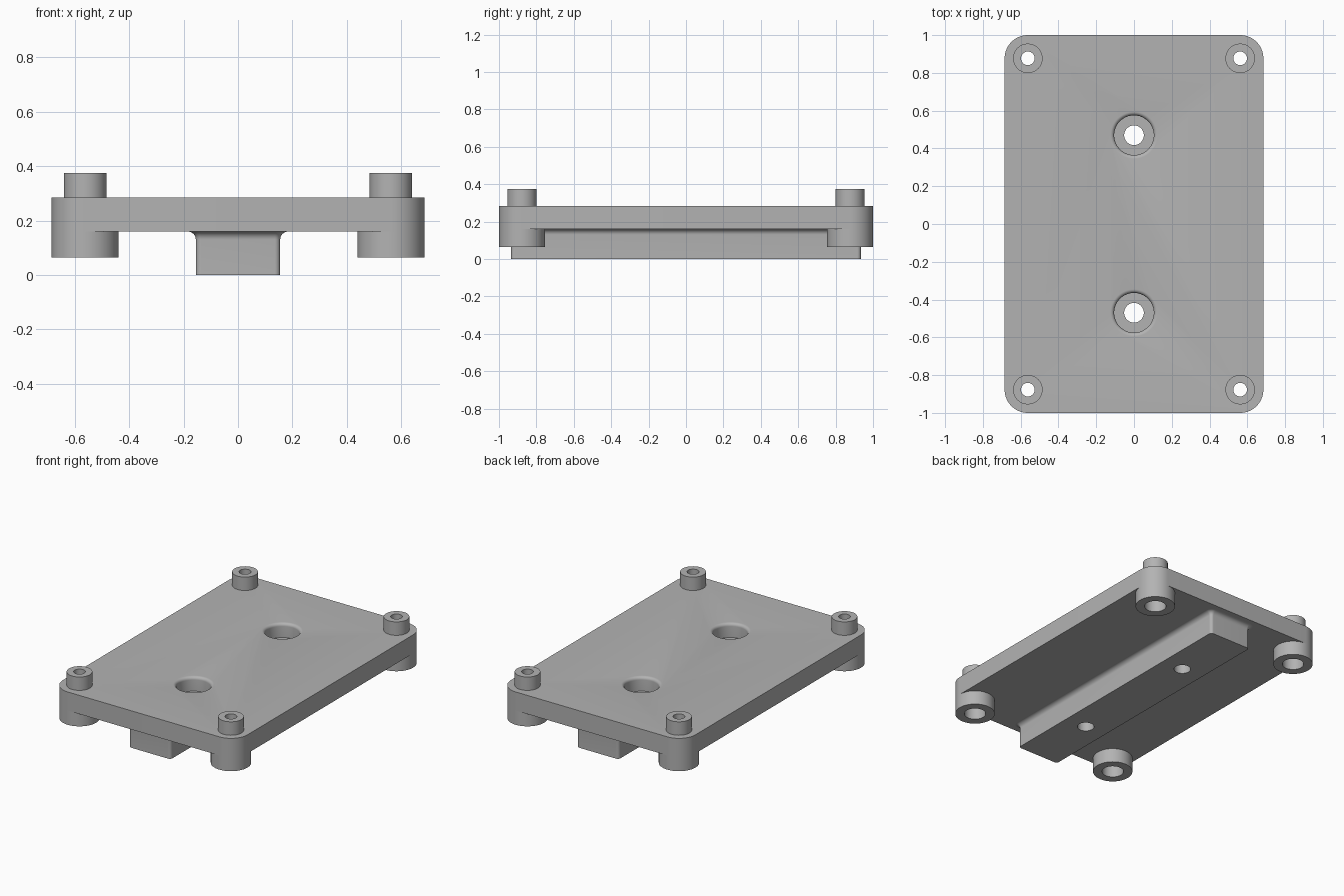
import bpy, bmesh, math

cube = bpy.data.objects.get("Cube")
if cube:
    bpy.data.objects.remove(cube)

grey = bpy.data.materials.new("plain_grey")
grey.use_nodes = True
grey.diffuse_color = (0.45, 0.45, 0.45, 1)
grey.node_tree.nodes["Principled BSDF"].inputs["Base Color"].default_value = grey.diffuse_color

HALF_X, HALF_Y, CORNER = 0.685, 1.0, 0.123
BOTTOM, TOP = 0.16, 0.285
SCREW_R, SOCKET_R, SOCKET_TOP = 0.036, 0.067, 0.2
BOLT_R, RECESS_R, RECESS_Z, EDGE = 0.052, 0.105, 0.19, 0.02


def outline(hx, hy, r, steps=16):
    """Rounded rectangle; a circle when hx == hy == r."""
    pts = []
    for k, (sx, sy) in enumerate(((1, 1), (-1, 1), (-1, -1), (1, -1))):
        for i in range(steps + 1):
            a = math.pi / 2 * (k + i / steps)
            pts.append((sx * (hx - r) + r * math.cos(a), sy * (hy - r) + r * math.sin(a)))
    return pts


def stack(name, rings, at=(0, 0), tube=False):
    """Skin rings of (half x, half y, corner radius, z); a tube joins last to first."""
    bm = bmesh.new()
    loops = [[bm.verts.new((x, y, z)) for x, y in outline(hx, hy, r)] for hx, hy, r, z in rings]
    pairs = list(zip(loops, loops[1:]))
    if tube:
        pairs.append((loops[-1], loops[0]))
    else:
        bm.faces.new(loops[0])
        bm.faces.new(loops[-1])
    for a, b in pairs:
        for i in range(len(a)):
            j = (i + 1) % len(a)
            bm.faces.new((a[i], a[j], b[j], b[i]))
    bmesh.ops.remove_doubles(bm, verts=bm.verts, dist=1e-5)
    bmesh.ops.recalc_face_normals(bm, faces=bm.faces)
    mesh = bpy.data.meshes.new(name)
    bm.to_mesh(mesh)
    bm.free()
    mesh.materials.append(grey)
    ob = bpy.data.objects.new(name, mesh)
    ob.location = (at[0], at[1], 0)
    bpy.context.collection.objects.link(ob)
    return ob


def lathe(name, profile, at, tube=False):
    return stack(name, [(r, r, r, z) for r, z in profile], at, tube)


def activate(ob):
    bpy.ops.object.select_all(action='DESELECT')
    ob.select_set(True)
    bpy.context.view_layer.objects.active = ob


def cut(ob, cutters):
    activate(ob)
    for c in cutters:
        mod = ob.modifiers.new("hole", 'BOOLEAN')
        mod.operation, mod.solver, mod.object = 'DIFFERENCE', 'EXACT', c
        bpy.ops.object.modifier_apply(modifier=mod.name)


# Base plate
plate = stack("plate", [(HALF_X, HALF_Y, CORNER, BOTTOM), (HALF_X, HALF_Y, CORNER, TOP)])

# Centre rib, flaring into the plate with a fillet
fillet = 0.03
rings = [(0.155, 0.935, 0.02, 0)]
for i in range(9):
    a = math.pi / 2 * i / 8
    off = fillet * (1 - math.cos(a))
    rings.append((0.155 + off, 0.935 + off, 0.02 + off, BOTTOM - fillet + fillet * math.sin(a)))
rib = stack("centre_rib", rings)

# Recessed bolt holes with rounded rims
rim = []
for i in range(7):
    a = math.pi / 2 * i / 6
    rim.append((RECESS_R + EDGE * (1 - math.cos(a)), TOP - EDGE + EDGE * math.sin(a)))
bolt_profile = [(BOLT_R, -0.1), (BOLT_R, RECESS_Z), (RECESS_R, RECESS_Z)] + rim
bolt_profile.append((RECESS_R + EDGE, TOP + 0.1))
bolts = [lathe("bolt_cutter", bolt_profile, (0, y)) for y in (-0.47, 0.47)]

# Corner posts: wide socket boss below, narrow boss above
screws = []
for side, sx in (("left", 1), ("right", -1)):
    for end, sy in (("front", -1), ("back", 1)):
        at = (sx * (HALF_X - CORNER), sy * (HALF_Y - CORNER))
        lathe(f"{end}_{side}_lower_boss", [(CORNER, 0.065), (CORNER, BOTTOM),
              (SOCKET_R, BOTTOM), (SOCKET_R, 0.065)], at, True)
        lathe(f"{end}_{side}_upper_boss", [(0.078, TOP), (0.078, 0.375),
              (SCREW_R, 0.375), (SCREW_R, TOP)], at, True)
        screws.append(lathe("screw_cutter", [(SOCKET_R, 0), (SOCKET_R, SOCKET_TOP),
                      (SCREW_R, SOCKET_TOP), (SCREW_R, 0.5)], at))

cut(plate, bolts + screws)
cut(rib, bolts)
for c in bolts + screws:
    bpy.data.objects.remove(c)

# Smooth round walls, crisp edges
for ob in list(bpy.context.collection.objects):
    if ob.type == 'MESH' and ob.data.materials and ob.data.materials[0] == grey:
        activate(ob)
        bpy.ops.object.shade_smooth_by_angle(angle=math.radians(30))
